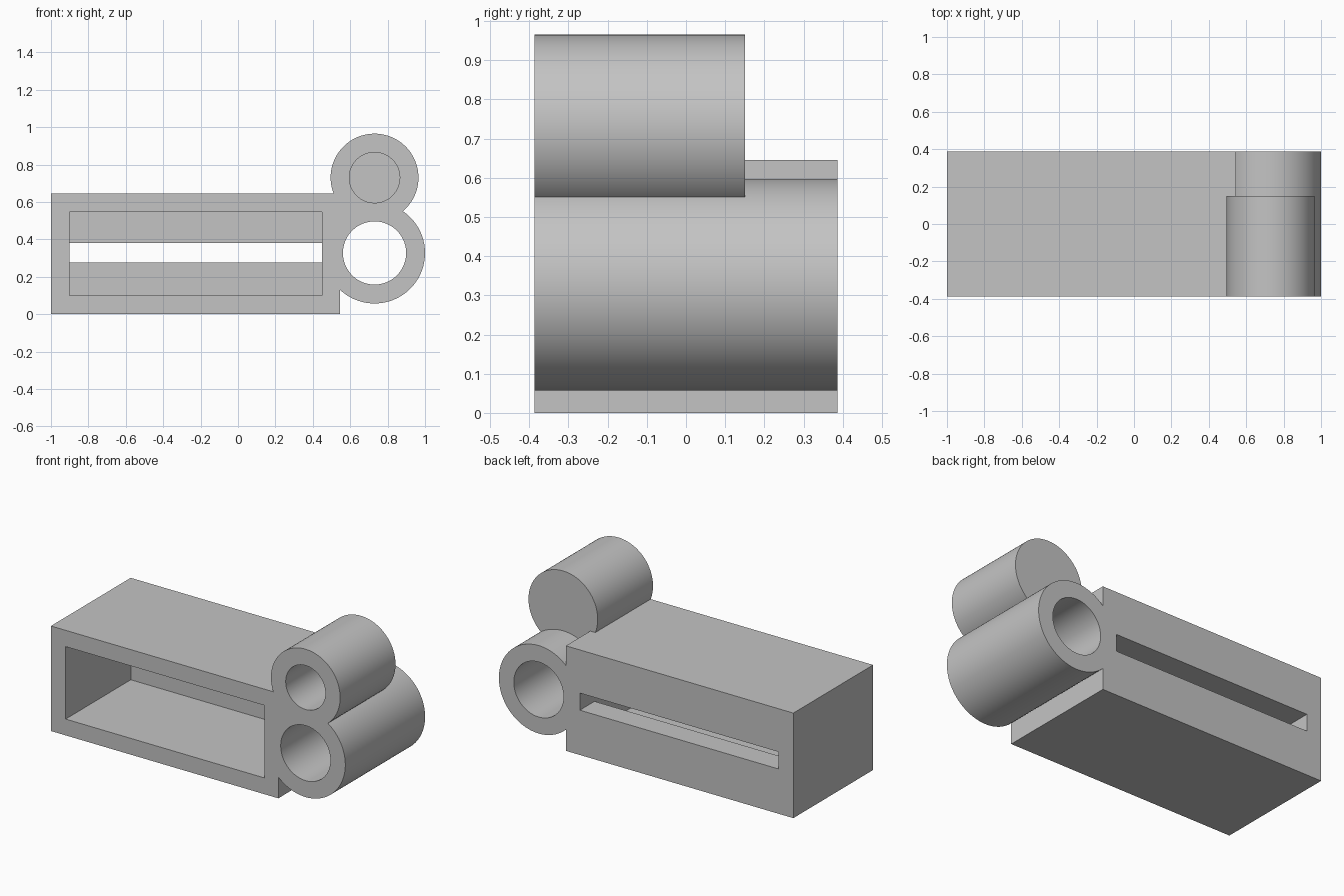
import bpy
import bmesh
import math
from mathutils import Matrix

default_cube = bpy.data.objects.get("Cube")
if default_cube:
    bpy.data.objects.remove(default_cube, do_unlink=True)

grey = bpy.data.materials.new("plain grey")
grey.use_nodes = True
grey.diffuse_color = (0.55, 0.55, 0.55, 1)
grey.node_tree.nodes["Principled BSDF"].inputs["Base Color"].default_value = grey.diffuse_color

FRONT, BACK = -0.387, 0.387
OVER = 0.05          # cutter overshoot
UPPER_BACK = 0.15    # rear end of the short upper cylinder
POCKET_BACK = 0.245  # rear wall of the pocket
TUBE_X, LOWER_Z, UPPER_Z = 0.73, 0.327, 0.73


def add_object(name, bm):
    mesh = bpy.data.meshes.new(name)
    bmesh.ops.recalc_face_normals(bm, faces=bm.faces)
    bm.to_mesh(mesh)
    bm.free()
    mesh.materials.append(grey)
    obj = bpy.data.objects.new(name, mesh)
    bpy.context.collection.objects.link(obj)
    return obj


def box(name, x, y, z):
    bm = bmesh.new()
    bmesh.ops.create_cube(bm, size=1)
    bmesh.ops.scale(bm, vec=[b - a for a, b in (x, y, z)], verts=bm.verts)
    bmesh.ops.translate(bm, vec=[(a + b) / 2 for a, b in (x, y, z)], verts=bm.verts)
    return add_object(name, bm)


def rod(name, z, radius, y):
    """Cylinder running front to back."""
    bm = bmesh.new()
    place = Matrix.Translation((TUBE_X, sum(y) / 2, z)) @ Matrix.Rotation(math.pi / 2, 4, "X")
    bmesh.ops.create_cone(bm, cap_ends=True, segments=96, radius1=radius,
                          radius2=radius, depth=y[1] - y[0], matrix=place)
    return add_object(name, bm)


def combine(target, tool, operation):
    mod = target.modifiers.new(tool.name, "BOOLEAN")
    mod.operation = operation
    mod.solver = "EXACT"
    mod.object = tool
    bpy.context.view_layer.objects.active = target
    bpy.ops.object.modifier_apply(modifier=mod.name)
    bpy.data.objects.remove(tool, do_unlink=True)


# Main housing joined with the two side cylinders and the web between them
holder = box("holder_body", (-1, 0.545), (FRONT, BACK), (0, 0.645))
for solid in (
    rod("lower_tube", LOWER_Z, 0.27, (FRONT, BACK)),
    rod("upper_tube", UPPER_Z, 0.235, (FRONT, UPPER_BACK)),
    box("web", (0.53, 0.6), (FRONT, UPPER_BACK), (0.51, 0.6)),
):
    combine(holder, solid, "UNION")

# Front pocket, rear slot, through bore and blind bore
for cutter in (
    box("pocket", (-0.9, 0.45), (FRONT - OVER, POCKET_BACK), (0.1, 0.545)),
    box("rear_slot", (-0.9, 0.45), (0, BACK + OVER), (0.275, 0.38)),
    rod("lower_bore", LOWER_Z, 0.169, (FRONT - OVER, BACK + OVER)),
    rod("upper_bore", UPPER_Z, 0.135, (FRONT - OVER, 0.02)),
):
    combine(holder, cutter, "DIFFERENCE")

# Smooth curved walls, crisp edges
bpy.ops.object.select_all(action="DESELECT")
holder.select_set(True)
bpy.context.view_layer.objects.active = holder
bpy.ops.object.shade_smooth_by_angle(angle=math.radians(30))
